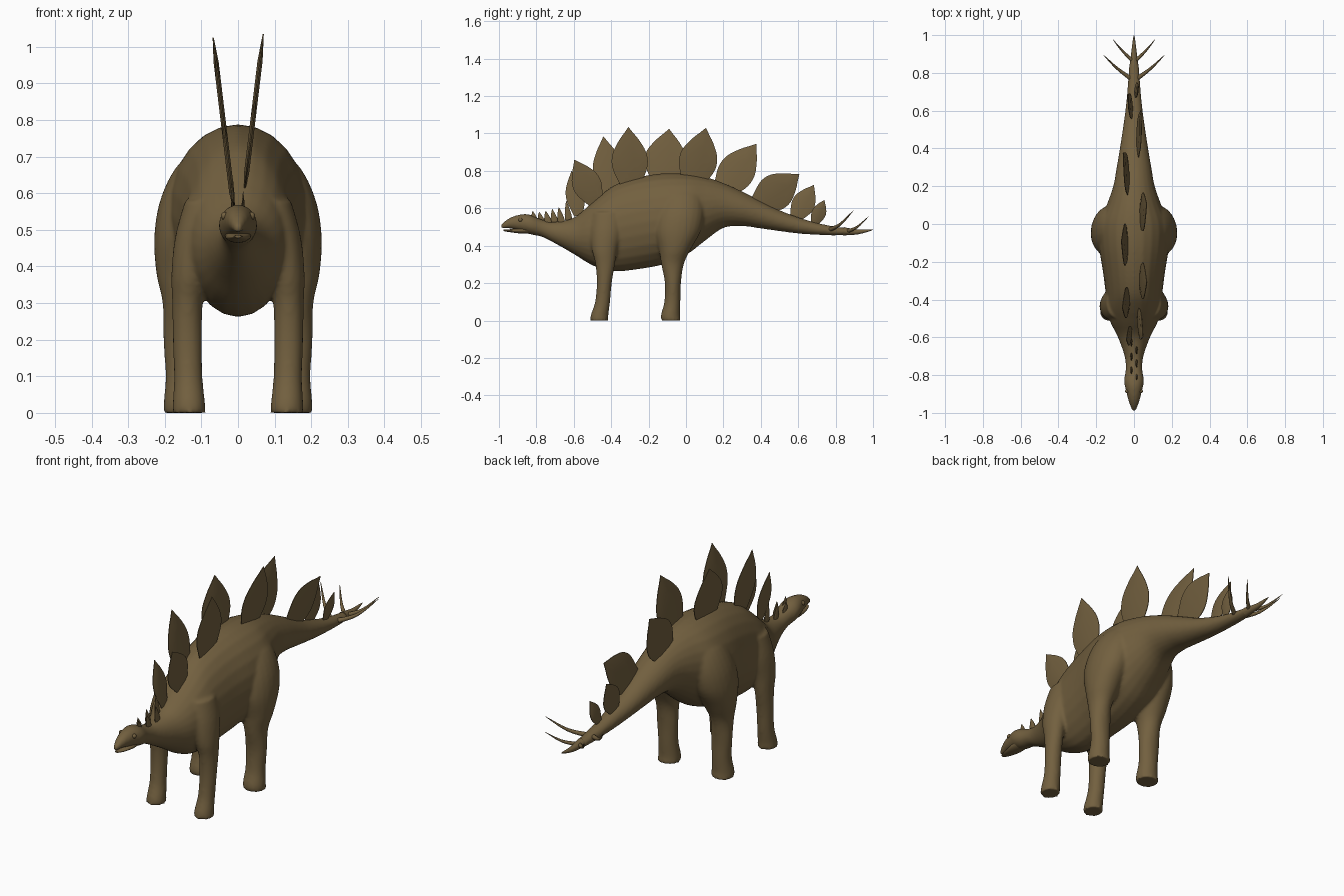
import bpy, bmesh, math
from mathutils import Vector

if "Cube" in bpy.data.objects:
    bpy.data.objects.remove(bpy.data.objects["Cube"])

hide = bpy.data.materials.new("brown_hide")
hide.use_nodes = True
hide.diffuse_color = (0.17, 0.117, 0.05, 1)
hide.node_tree.nodes["Principled BSDF"].inputs["Base Color"].default_value = (0.17, 0.117, 0.05, 1)


def finish(bm, name):
    bmesh.ops.recalc_face_normals(bm, faces=bm.faces)
    mesh = bpy.data.meshes.new(name)
    bm.to_mesh(mesh)
    bm.free()
    mesh.materials.append(hide)
    obj = bpy.data.objects.new(name, mesh)
    bpy.context.collection.objects.link(obj)
    return obj


def smooth(obj, angle=40):
    bpy.ops.object.select_all(action='DESELECT')
    obj.select_set(True)
    bpy.context.view_layer.objects.active = obj
    bpy.ops.object.shade_smooth_by_angle(angle=math.radians(angle))


def spline(rows, steps=4):
    """Catmull-Rom interpolation through rows of numbers."""
    rows = [Vector(r) for r in rows]
    out = []
    for i in range(len(rows) - 1):
        a, b, c, d = rows[max(i - 1, 0)], rows[i], rows[i + 1], rows[min(i + 2, len(rows) - 1)]
        for s in range(steps):
            t = s / steps
            out.append(b + (c - a) * (t / 2) + (a * 2 - b * 5 + c * 4 - d) * (t * t / 2)
                       + (b * 3 - a - c * 3 + d) * (t ** 3 / 2))
    return out + [rows[-1]]


def loft(bm, rings, sides=24):
    """Skin closed elliptical rings given as (centre, half axis u, half axis v)."""
    loops = []
    for c, u, v in rings:
        angles = [2 * math.pi * k / sides for k in range(sides)]
        loops.append([bm.verts.new(c + u * math.cos(a) + v * math.sin(a)) for a in angles])
    for p, q in zip(loops, loops[1:]):
        for k in range(sides):
            n = (k + 1) % sides
            bm.faces.new((p[k], p[n], q[n], q[k]))
    bm.faces.new(loops[0])
    bm.faces.new(loops[-1])


def trunk(bm, rows):
    """Rows of y, top, bottom, half width."""
    loft(bm, [(Vector((0, y, (t + b) / 2)), Vector((w, 0, 0)), Vector((0, 0, (t - b) / 2)))
              for y, t, b, w in spline([r for r in rows])])


def leg(bm, rows, side):
    """Rows of z, centre x, centre y, radius x, radius y."""
    loft(bm, [(Vector((side * x, y, z)), Vector((rx, 0, 0)), Vector((0, ry, 0)))
              for z, x, y, rx, ry in [tuple(r) for r in spline(rows)]])


def horn(bm, points, radius, sides=10):
    """Curved spike tapering to a point."""
    pts = spline(points)
    rings = []
    for i, p in enumerate(pts):
        d = (pts[min(i + 1, len(pts) - 1)] - pts[max(i - 1, 0)]).normalized()
        u = d.cross(Vector((0.3, 0.2, 1))).normalized()
        r = max(radius * (1 - i / (len(pts) - 1)) ** 0.8, 0.0008)
        rings.append((p, u * r, d.cross(u) * r))
    loft(bm, rings, sides)


# Head, neck, torso and tail, fused with the legs
body = bmesh.new()
trunk(body, [
    (-0.99, .515, .492, .010), (-0.94, .550, .492, .028), (-0.88, .568, .475, .043),
    (-0.83, .565, .460, .053), (-0.77, .540, .447, .044), (-0.70, .528, .412, .050),
    (-0.60, .550, .355, .085), (-0.52, .615, .305, .125), (-0.45, .675, .275, .145),
    (-0.37, .730, .262, .150), (-0.25, .768, .275, .165), (-0.12, .787, .300, .185),
    (0.00, .785, .350, .185), (0.10, .768, .425, .145), (0.20, .735, .495, .110),
    (0.30, .690, .505, .092), (0.40, .640, .492, .075), (0.50, .590, .478, .060),
    (0.60, .552, .465, .046), (0.70, .522, .458, .036), (0.80, .502, .455, .029),
    (0.88, .492, .458, .021)])

hind = [(0, .150, -.080, .054, .053), (.03, .150, -.083, .053, .051), (.10, .150, -.073, .048, .043),
        (.20, .152, -.070, .052, .043), (.30, .153, -.072, .053, .060), (.38, .148, -.060, .075, .085),
        (.48, .138, -.045, .091, .125), (.58, .118, -.030, .095, .130), (.67, .080, -.020, .090, .115),
        (.73, .050, -.020, .055, .080)]
fore = [(0, .134, -.464, .046, .049), (.03, .134, -.462, .044, .047), (.10, .136, -.446, .039, .040),
        (.20, .138, -.437, .040, .040), (.30, .138, -.432, .042, .052), (.38, .130, -.435, .052, .068),
        (.48, .112, -.425, .060, .085), (.58, .085, -.415, .060, .085)]
for side in (-1, 1):
    leg(body, hind, side)
    leg(body, fore, side)
body = finish(body, "body_and_legs")
remesh = body.modifiers.new("fuse", 'REMESH')
remesh.mode = 'VOXEL'
remesh.voxel_size = 0.008
remesh.use_smooth_shade = True
relax = body.modifiers.new("relax", 'SMOOTH')
relax.factor = 0.5
relax.iterations = 6

# Lower jaw
jaw = bmesh.new()
trunk(jaw, [(-.975, .486, .478, .009), (-.94, .488, .472, .023), (-.88, .498, .465, .034),
            (-.83, .510, .465, .035)])
smooth(finish(jaw, "lower_jaw"))

# Eyes
for side, label in ((1, "left"), (-1, "right")):
    bpy.ops.mesh.primitive_uv_sphere_add(segments=16, ring_count=10, radius=0.011,
                                         location=(side * .036, -.885, .538))
    eye = bpy.context.object
    eye.name = label + "_eye"
    eye.data.materials.append(hide)
    smooth(eye)

# Tail tip
tip = bmesh.new()
horn(tip, [(0, .84, .477), (0, .92, .474), (0, 1.0, .486)], .023, 16)
smooth(finish(tip, "tail_tip"))

# Tail spikes
for side, label in ((1, "left"), (-1, "right")):
    spikes = bmesh.new()
    horn(spikes, [(side * .01, .765, .484), (side * .09, .825, .515), (side * .162, .895, .588)], .013)
    horn(spikes, [(side * .008, .865, .478), (side * .06, .915, .500), (side * .11, .975, .555)], .011)
    smooth(finish(spikes, label + "_tail_spikes"))

# Back plates: leaf outline as (fraction along axis, fraction of half width)
half_leaf = [(0, .45), (.18, .75), (.38, 1), (.58, .95), (.78, .58), (.9, .26)]
outline = spline(half_leaf, 3) + [Vector((1, 0))]
outline += [Vector((p[0], -p[1])) for p in reversed(outline[:-1])]


def back_plate(name, base, point, width, side):
    base, axis = Vector(base), Vector(point) - Vector(base)
    across = Vector((-axis.y, axis.x)).normalized() * width / 2
    bm = bmesh.new()

    def skin(scale, offset):
        verts = []
        for f, h in outline:
            p = base + axis * (0.45 + (f - 0.45) * scale) + across * h * scale
            lean = 0.012 + 0.12 * (p.y - 0.56)
            verts.append(bm.verts.new((side * (lean + offset), p.x, p.y)))
        return verts

    # Thin rim and a slightly swollen centre
    loops = [skin(.6, -.007), skin(1, -.0015), skin(1, .0015), skin(.6, .007)]
    n = len(outline)
    for p, q in zip(loops, loops[1:]):
        for k in range(n):
            bm.faces.new((p[k], p[(k + 1) % n], q[(k + 1) % n], q[k]))
    bm.faces.new(loops[0])
    bm.faces.new(loops[-1])
    smooth(finish(bm, name), 30)


plates = [((-.575, .56), (-.612, .80), .10), ((-.475, .62), (-.597, .86), .15),
          ((-.395, .65), (-.442, .985), .16), ((-.295, .70), (-.308, 1.035), .19),
          ((-.125, .72), (-.09, 1.025), .22), ((.03, .71), (.107, 1.03), .20),
          ((.18, .67), (.377, .945), .19), ((.37, .605), (.606, .782), .19),
          ((.58, .54), (.684, .725), .12), ((.685, .515), (.74, .645), .075)]
for i, (base, point, width) in enumerate(plates):
    back_plate("back_plate_%d" % (i + 1), base, point, width, 1 if i % 2 else -1)

# Small neck spines in alternating rows
spines = bmesh.new()
for i, (y, z) in enumerate([(-.64, .64), (-.68, .605), (-.715, .595), (-.75, .585), (-.785, .58), (-.82, .585)]):
    side = 1 if i % 2 else -1
    loft(spines, [(Vector((side * .014, y + .016 * (1 - t), .515 + (z - .515) * t)),
                   Vector((.006 * s, 0, 0)), Vector((0, .02 * s, 0)))
                  for t, s in ((0, 1), (.4, .95), (.75, .5), (1, .06))], 10)
smooth(finish(spines, "neck_spines"))
